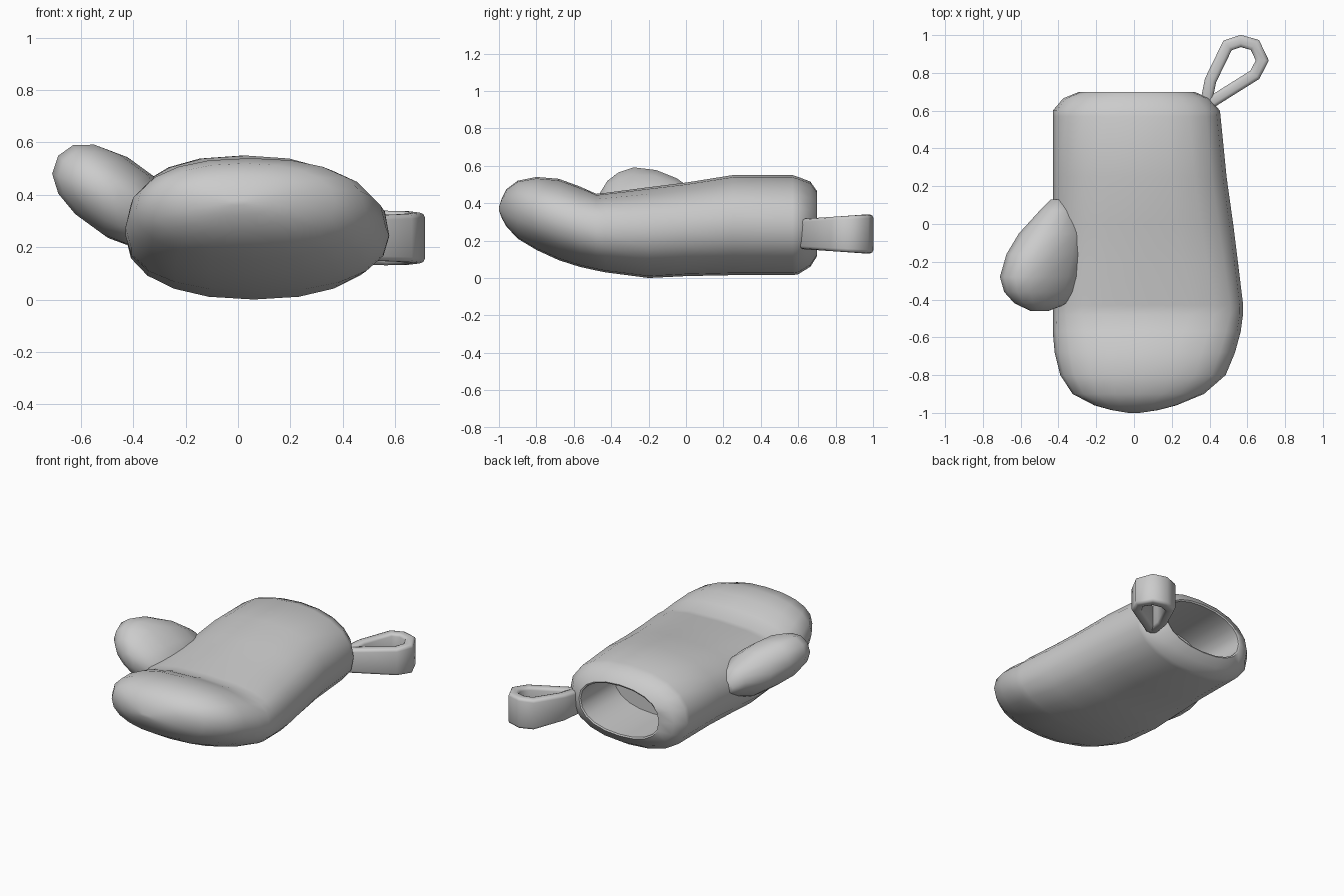
import bpy, bmesh, math

if "Cube" in bpy.data.objects:
    bpy.data.objects.remove(bpy.data.objects["Cube"])


def finish(name, bm, angle):
    bmesh.ops.recalc_face_normals(bm, faces=bm.faces)
    mesh = bpy.data.meshes.new(name)
    bm.to_mesh(mesh)
    bm.free()
    ob = bpy.data.objects.new(name, mesh)
    bpy.context.collection.objects.link(ob)
    bpy.ops.object.select_all(action='DESELECT')
    ob.select_set(True)
    bpy.context.view_layer.objects.active = ob
    bpy.ops.object.shade_smooth_by_angle(angle=math.radians(angle))
    return ob


def loft(name, rings, segs, tilt=0.0, angle=50):
    """Skin rings of (y, centre x, centre z, half width, half height, upper power)."""
    bm = bmesh.new()
    loops = []
    for y, cx, cz, a, b, power in rings:
        loop = []
        for i in range(segs):
            t = 2 * math.pi * i / segs
            c, s = math.cos(t), math.sin(t)
            n = power if s > 0 else 2.25
            u = a * math.copysign(abs(c) ** (2 / n), c)
            v = b * math.copysign(abs(s) ** (2 / n), s)
            loop.append(bm.verts.new((cx + u * math.cos(tilt) - v * math.sin(tilt), y,
                                      cz + u * math.sin(tilt) + v * math.cos(tilt))))
        loops.append(loop)
    for p, q in zip(loops, loops[1:]):
        for i in range(segs):
            j = (i + 1) % segs
            bm.faces.new((p[i], p[j], q[j], q[i]))
    bm.faces.new(loops[0])
    bm.faces.new(loops[-1])
    return finish(name, bm, angle)


# Mitt body: inner pocket, rolled cuff, palm, crease and fingertip
# each row is y, left, right, bottom, top, roundness of the upper half
outline = [
    (0.33, -0.28, 0.31, 0.125, 0.455, 2.2),
    (0.695, -0.28, 0.31, 0.125, 0.455, 2.2),
    (0.70, -0.29, 0.32, 0.115, 0.465, 2.2),
    (0.665, -0.375, 0.40, 0.06, 0.515, 2.2),
    (0.60, -0.43, 0.455, 0.02, 0.54, 2.3),
    (0.57, -0.43, 0.458, 0.015, 0.55, 2.3),
    (0.25, -0.43, 0.49, 0.015, 0.55, 2.3),
    (0.00, -0.43, 0.525, 0.01, 0.51, 2.4),
    (-0.20, -0.43, 0.55, 0.0, 0.485, 2.6),
    (-0.43, -0.43, 0.578, 0.03, 0.455, 2.9),
    (-0.48, -0.43, 0.577, 0.04, 0.45, 2.9),
    (-0.57, -0.43, 0.565, 0.06, 0.49, 2.5),
    (-0.68, -0.42, 0.535, 0.095, 0.53, 2.3),
    (-0.80, -0.39, 0.485, 0.15, 0.54, 2.3),
    (-0.90, -0.325, 0.37, 0.21, 0.52, 2.3),
    (-0.96, -0.21, 0.225, 0.275, 0.475, 2.3),
    (-0.985, -0.12, 0.13, 0.32, 0.425, 2.3),
    (-1.00, -0.03, 0.03, 0.36, 0.38, 2.3),
]
rings = [(y, (l + r) / 2, (b + t) / 2, (r - l) / 2, (t - b) / 2, n)
         for y, l, r, b, t, n in outline]
loft("mitt_body", rings, 20)

# Thumb rising up and outward, its root sunk into the left side
thumb = [
    (0.13, -0.40, 0.34, 0.04, 0.04),
    (0.07, -0.395, 0.35, 0.11, 0.085),
    (-0.05, -0.43, 0.37, 0.19, 0.14),
    (-0.16, -0.46, 0.39, 0.235, 0.15),
    (-0.28, -0.485, 0.402, 0.25, 0.145),
    (-0.36, -0.49, 0.40, 0.22, 0.125),
    (-0.42, -0.49, 0.40, 0.16, 0.09),
    (-0.46, -0.50, 0.41, 0.05, 0.04),
]
loft("thumb", [row + (2.2,) for row in thumb], 14, tilt=math.radians(-36), angle=60)

# Hanging strap: a ribbon following a teardrop path
path = [(0.375, 0.61), (0.405, 0.76), (0.495, 0.945), (0.565, 0.969), (0.64, 0.948),
        (0.679, 0.866), (0.64, 0.79), (0.52, 0.715), (0.385, 0.63)]
bm = bmesh.new()
columns = []
for x, y in path:
    half = 0.08 + 0.025 * (y - 0.62) / 0.36
    columns.append([bm.verts.new((x, y, 0.235 + k * half)) for k in (-1, 1)])
for p, q in zip(columns, columns[1:]):
    bm.faces.new((p[0], q[0], q[1], p[1]))
strap = finish("hanging_strap", bm, 50)
solid = strap.modifiers.new("thickness", 'SOLIDIFY')
solid.thickness = 0.062
solid.offset = 0
solid.use_even_offset = True
bevel = strap.modifiers.new("soft_edges", 'BEVEL')
bevel.width = 0.018
bevel.segments = 2
bevel.limit_method = 'ANGLE'
bevel.angle_limit = math.radians(65)
